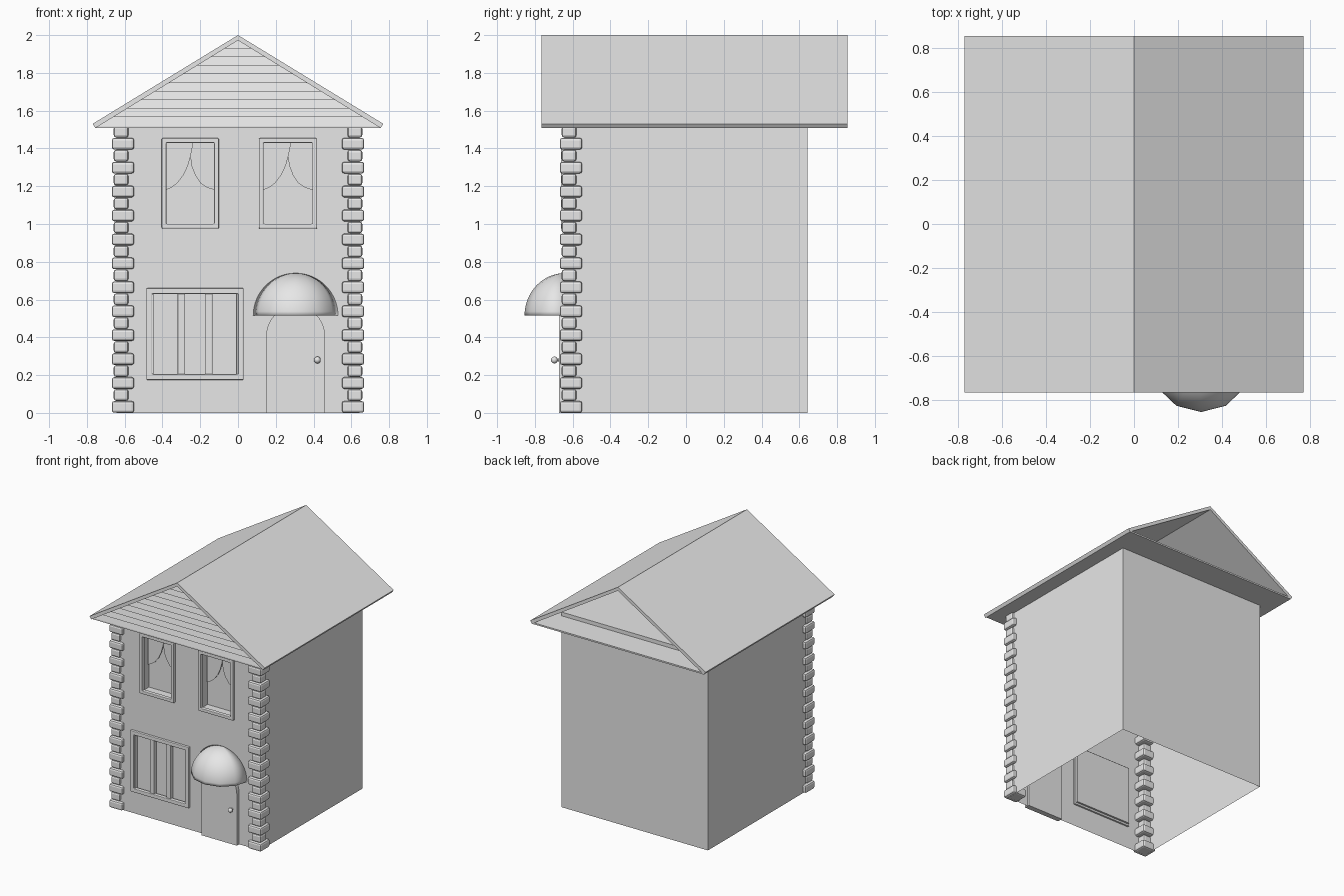
import bpy, bmesh, math

cube = bpy.data.objects.get("Cube")
if cube:
    bpy.data.objects.remove(cube, do_unlink=True)

grey = bpy.data.materials.new("light grey")
grey.use_nodes = True
grey.diffuse_color = (0.8, 0.8, 0.8, 1)
grey.node_tree.nodes["Principled BSDF"].inputs["Base Color"].default_value = (0.8, 0.8, 0.8, 1)


def finish(name, bm, bevel=0, smooth=False, normals=True):
    bmesh.ops.remove_doubles(bm, verts=bm.verts, dist=0.0005)
    if normals:
        bmesh.ops.recalc_face_normals(bm, faces=bm.faces)
    mesh = bpy.data.meshes.new(name)
    bm.to_mesh(mesh)
    bm.free()
    mesh.materials.append(grey)
    obj = bpy.data.objects.new(name, mesh)
    bpy.context.collection.objects.link(obj)
    if bevel:
        mod = obj.modifiers.new("Bevel", "BEVEL")
        mod.width, mod.segments = bevel, 2
    if smooth:
        for p in mesh.polygons:
            p.use_smooth = True
    return obj


def quad(bm, *points):
    return bm.faces.new([bm.verts.new(p) for p in points])


def add_prism(bm, profile, y0, y1):
    """Extrude an x-z outline from y0 to y1."""
    front = [bm.verts.new((x, y0, z)) for x, z in profile]
    back = [bm.verts.new((x, y1, z)) for x, z in profile]
    bm.faces.new(front)
    bm.faces.new(back[::-1])
    n = len(profile)
    for i in range(n):
        j = (i + 1) % n
        bm.faces.new((front[j], front[i], back[i], back[j]))


def prism(name, profile, y0, y1, bevel=0):
    bm = bmesh.new()
    add_prism(bm, profile, y0, y1)
    return finish(name, bm, bevel)


def rect(x0, x1, z0, z1):
    return [(x0, z0), (x1, z0), (x1, z1), (x0, z1)]


def frame(name, x0, x1, z0, z1, w, y0, y1):
    """Rectangular ring with lightly rounded edges."""
    bm = bmesh.new()
    outer, inner = rect(x0, x1, z0, z1), rect(x0 + w, x1 - w, z0 + w, z1 - w)
    rings = [[bm.verts.new((x, y, z)) for x, z in r]
             for r, y in ((outer, y0), (inner, y0), (inner, y1), (outer, y1))]
    for a in range(4):
        r, s = rings[a], rings[(a + 1) % 4]
        for i in range(4):
            j = (i + 1) % 4
            bm.faces.new((r[i], r[j], s[j], s[i]))
    return finish(name, bm, 0.005)


def recess(name, x0, x1, z0, z1, y0, y1):
    """Box open to the front, forming reveals and glass."""
    bm = bmesh.new()
    add_prism(bm, rect(x0, x1, z0, z1), y0, y1)
    bmesh.ops.recalc_face_normals(bm, faces=bm.faces)
    front = [f for f in bm.faces if f.normal.y < -0.9]
    bmesh.ops.delete(bm, geom=front, context="FACES")
    bmesh.ops.reverse_faces(bm, faces=bm.faces)
    return finish(name, bm, normals=False)


W = 0.643          # half width of the house
TOP = 1.55         # wall height, inside the roof
uppers = [(-0.39, -0.115), (0.125, 0.405)]
UZ = (0.99, 1.44)
lower = (-0.47, 0.015, 0.19, 0.645)

# Walls: open at the bottom, with window openings in the front
bm = bmesh.new()
holes = [(a, b, *UZ) for a, b in uppers] + [lower]
xs = sorted({-W, W, *[v for h in holes for v in h[:2]]})
zs = sorted({0, TOP, *[v for h in holes for v in h[2:]]})
for x0, x1 in zip(xs, xs[1:]):
    for z0, z1 in zip(zs, zs[1:]):
        cx, cz = (x0 + x1) / 2, (z0 + z1) / 2
        if not any(h[0] < cx < h[1] and h[2] < cz < h[3] for h in holes):
            quad(bm, *[(x, -W, z) for x, z in rect(x0, x1, z0, z1)])
quad(bm, (W, W, 0), (-W, W, 0), (-W, W, TOP), (W, W, TOP))
quad(bm, (W, -W, 0), (W, W, 0), (W, W, TOP), (W, -W, TOP))
quad(bm, (-W, W, 0), (-W, -W, 0), (-W, -W, TOP), (-W, W, TOP))
quad(bm, (-W, -W, TOP), (W, -W, TOP), (W, W, TOP), (-W, W, TOP))
finish("walls", bm, normals=False)

# Roof shell, open at the back, with its soffit
Y0, Y1 = -0.765, 0.855
prism("roof", [(-0.77, 1.53), (0, 2), (0.77, 1.53),
               (0.755, 1.508), (0, 1.972), (-0.755, 1.508)], Y0, Y1)
prism("soffit", rect(-0.755, 0.755, 1.508, 1.52), Y0 + 0.01, Y1)

# Lapped boards in the front gable
bm = bmesh.new()
rows, z_low, z_high = 10, 1.52, 1.975
step = (z_high - z_low) / rows
for i in range(rows):
    a, b = z_low + i * step, z_low + (i + 1) * step
    wa, wb = [(z_high - z) / 0.613 for z in (a, b)]
    yb, yt = Y0 + 0.008, Y0 + 0.02
    if wb > 0.001:
        quad(bm, (-wa, yb, a), (wa, yb, a), (wb, yt, b), (-wb, yt, b))
    else:
        quad(bm, (-wa, yb, a), (wa, yb, a), (0, yt, b))
    quad(bm, (-wa, yt, a), (wa, yt, a), (wa, yb, a), (-wa, yb, a))
finish("gable_boards", bm, normals=False)

# Corner stones, alternating wide and narrow
count = 24
h = 1.52 / count
for side, label in ((-1, "right"), (1, "left")):
    bm = bmesh.new()
    for i in range(count):
        out, inn = (0.668, 0.55) if i % 2 == 0 else (0.658, 0.58)
        x0, x1 = sorted((side * out, side * inn))
        add_prism(bm, rect(x0, x1, i * h + 0.0008, (i + 1) * h - 0.0008), -out, -inn)
    finish(label + "_corner_stones", bm, 0.013)

# Upper windows with draped curtains
drape_a = [(-0.13, 1.435), (0.017, 1.435), (0.002, 1.36), (-0.012, 1.31), (-0.035, 1.26),
           (-0.07, 1.215), (-0.1, 1.193), (-0.13, 1.18)]
drape_b = [(0.13, 1.435), (0.0, 1.435), (0.0, 1.36), (0.006, 1.31), (0.025, 1.26),
           (0.055, 1.215), (0.09, 1.192), (0.13, 1.18)]
for (x0, x1), label in zip(uppers, ("right", "left")):
    c = (x0 + x1) / 2
    frame(label + "_window_frame", x0 - 0.014, x1 + 0.014, UZ[0] - 0.014, UZ[1] + 0.014,
          0.025, -0.662, -0.63)
    recess(label + "_window_glass", x0, x1, *UZ, -W, -0.56)
    for pts, y, part in ((drape_a, -0.585, "near"), (drape_b, -0.575, "far")):
        prism(f"{label}_{part}_curtain", [(c + x, z) for x, z in pts], y, y + 0.006)

# Lower window with three panes
x0, x1, z0, z1 = lower
frame("lower_window_frame", x0 - 0.015, x1 + 0.015, z0 - 0.015, z1 + 0.015, 0.03, -0.662, -0.63)
recess("lower_window_glass", *lower, -W, -0.615)
for a, b in ((x0, -0.447), (-0.32, -0.28), (-0.175, -0.135), (-0.01, x1)):
    prism("window_bar", rect(a, b, z0, z1), -0.652, -0.62, 0.004)

# Arched door and its knob
DX, R = 0.305, 0.155
arch = [(DX + R * math.cos(t), 0.41 + R * math.sin(t))
        for t in [math.pi * i / 20 for i in range(21)]]
prism("door", [(DX - R, 0), (DX + R, 0)] + arch, -0.672, -0.63)

bm = bmesh.new()
bmesh.ops.create_uvsphere(bm, u_segments=16, v_segments=10, radius=0.018)
bmesh.ops.translate(bm, verts=bm.verts, vec=(0.42, -0.697, 0.28))
finish("door_knob", bm, smooth=True)
prism("knob_stem", [(0.42 + 0.008 * math.cos(t), 0.28 + 0.008 * math.sin(t))
                    for t in [math.pi * i / 5 for i in range(10)]], -0.69, -0.665)

# Domed canopy over the door, cut off at the wall
bm = bmesh.new()
bmesh.ops.create_uvsphere(bm, u_segments=12, v_segments=32, radius=0.225)
for n in ((0, 0, -1), (0, 1, 0)):
    bmesh.ops.bisect_plane(bm, geom=bm.verts[:] + bm.edges[:] + bm.faces[:], dist=0.0001,
                           plane_co=(0, 0, 0), plane_no=n, clear_outer=True)
bmesh.ops.scale(bm, verts=bm.verts, vec=(1, 0.95, 1))
bmesh.ops.translate(bm, verts=bm.verts, vec=(DX, -0.641, 0.515))
canopy = finish("door_canopy", bm, smooth=True, normals=False)
shell = canopy.modifiers.new("Solidify", "SOLIDIFY")
shell.thickness = 0.008
